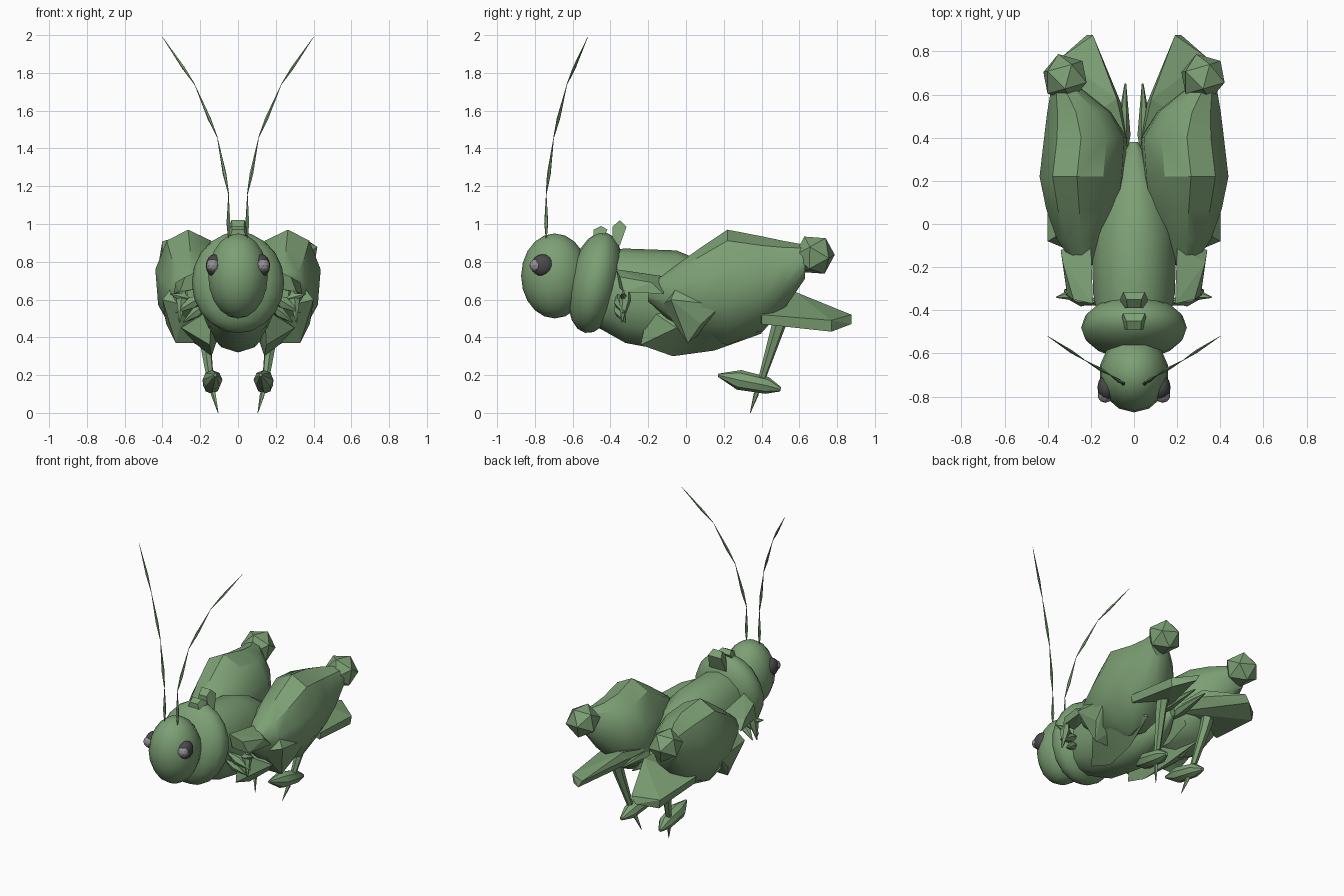
import bpy, bmesh, math
from mathutils import Vector, Matrix

if "Cube" in bpy.data.objects:
    bpy.data.objects.remove(bpy.data.objects["Cube"])


def material(name, color):
    m = bpy.data.materials.new(name)
    m.diffuse_color = (*color, 1)
    m.use_nodes = True
    m.node_tree.nodes["Principled BSDF"].inputs["Base Color"].default_value = m.diffuse_color
    return m


GREEN = material("leaf green", (0.205, 0.352, 0.178))
DARK = material("dark eye", (0.07, 0.067, 0.07))
GREY = material("eye glint grey", (0.30, 0.285, 0.30))


def finish(name, bm, mat=GREEN, angle=30):
    bmesh.ops.recalc_face_normals(bm, faces=bm.faces)
    me = bpy.data.meshes.new(name)
    bm.to_mesh(me)
    bm.free()
    me.materials.append(mat)
    ob = bpy.data.objects.new(name, me)
    bpy.context.collection.objects.link(ob)
    if angle:
        bpy.ops.object.select_all(action='DESELECT')
        bpy.context.view_layer.objects.active = ob
        ob.select_set(True)
        bpy.ops.object.shade_smooth_by_angle(angle=math.radians(angle))
    return ob


def ball(name, center, radii, tilt=0, segs=12, rings=8, mat=GREEN):
    bm = bmesh.new()
    bmesh.ops.create_uvsphere(bm, u_segments=segs, v_segments=rings, radius=1)
    bm.transform(Matrix.Translation(center) @ Matrix.Rotation(tilt, 4, 'X')
                 @ Matrix.Diagonal((*radii, 1)))
    return finish(name, bm, mat, 50)


def gem(name, center, radius, mat=GREEN, subdiv=1, turn=0):
    bm = bmesh.new()
    bmesh.ops.create_icosphere(bm, subdivisions=subdiv, radius=radius)
    bm.transform(Matrix.Translation(center) @ Matrix.Rotation(turn, 4, 'X'))
    return finish(name, bm, mat, 0)


def hull(name, points, angle=30):
    bm = bmesh.new()
    for p in points:
        bm.verts.new(p)
    res = bmesh.ops.convex_hull(bm, input=bm.verts)
    junk = [v for v in res["geom_interior"] if isinstance(v, bmesh.types.BMVert)]
    bmesh.ops.delete(bm, geom=junk, context='VERTS')
    return finish(name, bm, GREEN, angle)


def bridge(bm, loops):
    n = len(loops[0])
    for a, b in zip(loops, loops[1:]):
        for i in range(n):
            bm.faces.new((a[i], a[i - 1], b[i - 1], b[i]))
    bm.faces.new(loops[0])
    bm.faces.new(loops[-1])


def loft(name, sections, n, lean=0, side=1, angle=40):
    """Ellipse sections along y: (y, centre x, centre z, half width, half height)."""
    bm = bmesh.new()
    loops = []
    for y, x, z, w, h in sections:
        ring = []
        for i in range(n):
            a = 2 * math.pi * i / n
            dz = h * math.cos(a)
            ring.append(bm.verts.new((side * (x + w * math.sin(a) + lean * dz), y, z + dz)))
        loops.append(ring)
    bridge(bm, loops)
    return finish(name, bm, GREEN, angle)


def limb(name, stations, sides=6):
    """Tube through (point, radius) stations."""
    bm = bmesh.new()
    axis = Vector(stations[-1][0]) - Vector(stations[0][0])
    q = axis.to_track_quat('Z', 'Y')
    bridge(bm, [[bm.verts.new(Vector(p) + q @ Vector((r * math.cos(a), r * math.sin(a), 0)))
                 for a in (2 * math.pi * i / sides for i in range(sides))]
                for p, r in stations])
    return finish(name, bm, GREEN, 40)


def spindle(name, a, b, r, t=0.4, sides=6):
    a, b = Vector(a), Vector(b)
    return limb(name, [(a, r * 0.25), (a.lerp(b, t), r), (b, r * 0.12)], sides)


# Abdomen
loft("abdomen", [(-0.48, 0, 0.66, 0.16, 0.20), (-0.32, 0, 0.62, 0.195, 0.25),
                 (-0.05, 0, 0.59, 0.20, 0.27), (0.12, 0, 0.57, 0.16, 0.22),
                 (0.27, 0, 0.55, 0.09, 0.14), (0.38, 0, 0.54, 0.02, 0.03)], 14)

# Head and thorax collar
ball("head", (0, -0.695, 0.725), (0.162, 0.178, 0.225), 0, 14, 10)
ball("thorax_collar", (0, -0.48, 0.69), (0.245, 0.14, 0.272), -0.2, 16, 10)

# Back bumps
for name, y, z, h in (("back_bump_front", -0.45, 0.95, 0.04),
                      ("back_bump_rear", -0.35, 0.95, 0.07)):
    hull(name, [(sx * w, y + dy, z + dz) for sx in (-1, 1) for w, dy, dz in (
        (0.05, -0.04, -h), (0.065, 0.0, -0.9 * h), (0.03, -0.04, 0.5 * h),
        (0.035, 0.0, h), (0.05, 0.035, 0.5 * h))], 0)

for s, side in ((1, "right"), (-1, "left")):
    def P(*pts):
        return [(s * x, y, z) for x, y, z in pts]

    # Eyes
    ball("eye_" + side, (s * 0.125, -0.758, 0.78), (0.045, 0.06, 0.06), 0, 12, 8, DARK)
    gem("eye_glint_" + side, (s * 0.133, -0.793, 0.78), 0.036, GREY, 2)

    # Antenna made of tapering joints
    path = P((0.05, -0.74, 0.92), (0.05, -0.74, 1.16), (0.11, -0.70, 1.46),
             (0.23, -0.63, 1.74), (0.40, -0.52, 1.99))
    for i, (a, b) in enumerate(zip(path, path[1:])):
        spindle(f"antenna_{side}_{i + 1}", a, b, 0.011 - 0.001 * i, 0.35, 5)

    # Hind thigh, with a ridge along its lower front
    loft("hind_thigh_" + side, [
        (-0.20, 0.235, 0.63, 0.035, 0.04), (-0.07, 0.235, 0.62, 0.125, 0.15),
        (0.07, 0.235, 0.635, 0.175, 0.235), (0.22, 0.24, 0.665, 0.20, 0.305),
        (0.40, 0.225, 0.68, 0.195, 0.255), (0.52, 0.255, 0.73, 0.15, 0.18),
        (0.63, 0.315, 0.80, 0.07, 0.09)], 10, 0.08, s, 35)
    hull("thigh_base_" + side, P(
        (0.14, -0.07, 0.30), (0.16, 0.15, 0.33), (0.22, 0.40, 0.42), (0.36, 0.20, 0.47),
        (0.30, -0.05, 0.45), (0.14, -0.20, 0.55), (0.15, -0.24, 0.36), (0.07, 0.10, 0.50),
        (0.12, 0.35, 0.55), (0.30, 0.35, 0.60)), 35)
    gem("hind_knee_" + side, (s * 0.32, 0.68, 0.835), 0.112, GREEN, 1, 0.5)

    # Folded hind shin plate
    hull("hind_shin_" + side, P(
        (0.08, 0.58, 0.64), (0.06, 0.56, 0.59), (0.19, 0.875, 0.52), (0.22, 0.875, 0.47),
        (0.34, 0.77, 0.49), (0.33, 0.77, 0.43), (0.36, 0.40, 0.52), (0.35, 0.40, 0.47),
        (0.03, 0.36, 0.60), (0.03, 0.36, 0.56)), 0)

    # Standing leg, foot and claw
    limb("lower_leg_" + side, [(P((0.19, 0.52, 0.56))[0], 0.045),
                               (P((0.18, 0.48, 0.43))[0], 0.035),
                               (P((0.145, 0.395, 0.16))[0], 0.018)])
    limb("foot_" + side, [(P((0.12, 0.17, 0.20))[0], 0.008), (P((0.135, 0.28, 0.175))[0], 0.053),
                          (P((0.14, 0.43, 0.145))[0], 0.045), (P((0.15, 0.50, 0.125))[0], 0.012)], 8)
    spindle("claw_" + side, *P((0.14, 0.385, 0.14), (0.105, 0.34, 0.0)), 0.014, 0.3, 5)

    # Tail spike beside the abdomen tip
    spindle("tail_spike_" + side, *P((0.06, 0.22, 0.55), (0.04, 0.65, 0.57)), 0.035, 0.45)

    # Middle leg: upper plate and faceted knee
    hull("middle_thigh_" + side, P(
        (0.19, -0.37, 0.76), (0.28, -0.35, 0.72), (0.20, -0.35, 0.66), (0.33, -0.18, 0.69),
        (0.34, -0.12, 0.63), (0.20, -0.10, 0.72), (0.31, -0.33, 0.64)), 0)
    hull("middle_knee_" + side, P(
        (0.33, -0.04, 0.69), (0.40, -0.08, 0.60), (0.28, -0.13, 0.57), (0.40, 0.19, 0.57),
        (0.33, 0.01, 0.37), (0.22, 0.01, 0.37), (0.20, 0.15, 0.48), (0.38, 0.08, 0.47)), 0)

    # Small front leg with its claws
    spindle("front_leg_upper_" + side, *P((0.18, -0.36, 0.62), (0.33, -0.33, 0.53)), 0.035)
    spindle("front_leg_lower_" + side, *P((0.17, -0.37, 0.57), (0.29, -0.32, 0.48)), 0.03)
    spindle("front_claw_" + side, *P((0.25, -0.32, 0.60), (0.36, -0.34, 0.63)), 0.025)
    spindle("front_shin_" + side, *P((0.29, -0.31, 0.68), (0.31, -0.34, 0.48)), 0.032)
